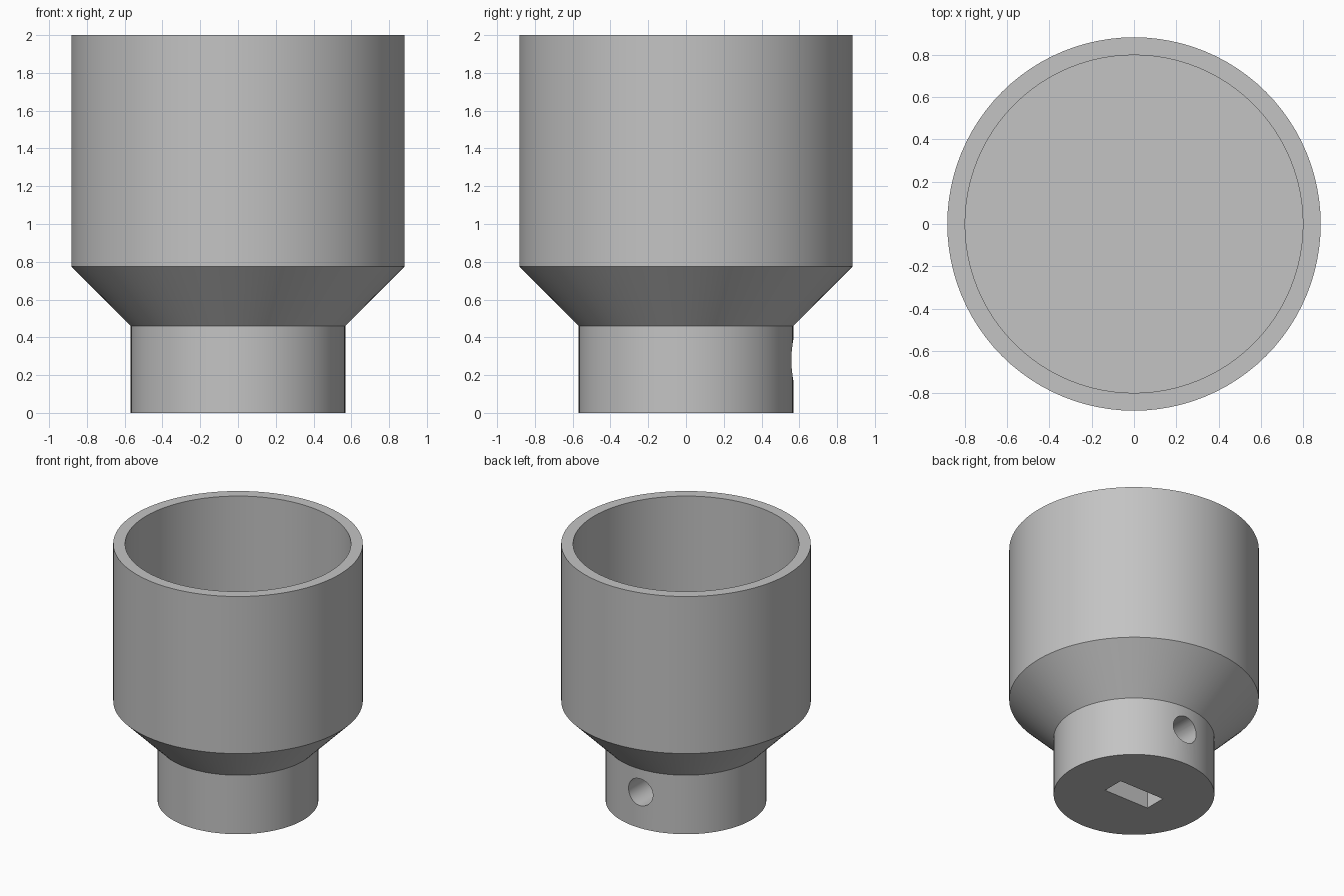
import bpy, bmesh
from math import pi
from mathutils import Matrix, Vector

cube = bpy.data.objects.get("Cube")
if cube:
    bpy.data.objects.remove(cube, do_unlink=True)

grey = bpy.data.materials.new("plain grey")
grey.use_nodes = True
colour = (0.55, 0.55, 0.55, 1)
grey.diffuse_color = colour
grey.node_tree.nodes["Principled BSDF"].inputs["Base Color"].default_value = colour


def add_object(name, bm):
    bmesh.ops.recalc_face_normals(bm, faces=bm.faces)
    mesh = bpy.data.meshes.new(name)
    bm.to_mesh(mesh)
    bm.free()
    mesh.materials.append(grey)
    obj = bpy.data.objects.new(name, mesh)
    bpy.context.collection.objects.link(obj)
    return obj


def lathe(name, profile, steps):
    bm = bmesh.new()
    verts = [bm.verts.new((r, 0, z)) for r, z in profile]
    edges = [bm.edges.new(pair) for pair in zip(verts, verts[1:])]
    bmesh.ops.spin(bm, geom=verts + edges, cent=(0, 0, 0), axis=(0, 0, 1),
                   angle=2 * pi, steps=steps, use_duplicate=False)
    bmesh.ops.remove_doubles(bm, verts=bm.verts, dist=0.0005)
    return add_object(name, bm)


# Cup, flared shoulder and solid shaft collar as one turned body
body = lathe("cup_body", [
    (0, 0), (0.568, 0), (0.568, 0.46), (0.882, 0.775),
    (0.882, 2), (0.798, 2), (0.798, 0.695), (0, 0.695)], 96)

# Shaft slot, open at the base
bm = bmesh.new()
bmesh.ops.create_cube(bm, size=1, matrix=Matrix.Translation((0, 0, 0.2))
                      @ Matrix.Diagonal((0.39, 0.17, 0.5, 1)))
slot = add_object("slot_cutter", bm)

# Screw hole from the back of the collar into the slot
bm = bmesh.new()
bmesh.ops.create_cone(bm, cap_ends=True, segments=48, radius1=0.105, radius2=0.105,
                      depth=0.8, matrix=Matrix.Translation((0, 0.4, 0.28))
                      @ Matrix.Rotation(pi / 2, 4, "X"))
hole = add_object("hole_cutter", bm)

bpy.ops.object.select_all(action="DESELECT")
bpy.context.view_layer.objects.active = body
body.select_set(True)
for cutter in (slot, hole):
    cutter.hide_render = True
    mod = body.modifiers.new("cut", "BOOLEAN")
    mod.operation = "DIFFERENCE"
    mod.solver = "EXACT"
    mod.object = cutter
    bpy.ops.object.modifier_apply(modifier=mod.name)
    bpy.data.objects.remove(cutter, do_unlink=True)

bpy.ops.object.shade_smooth_by_angle(angle=pi / 6)
